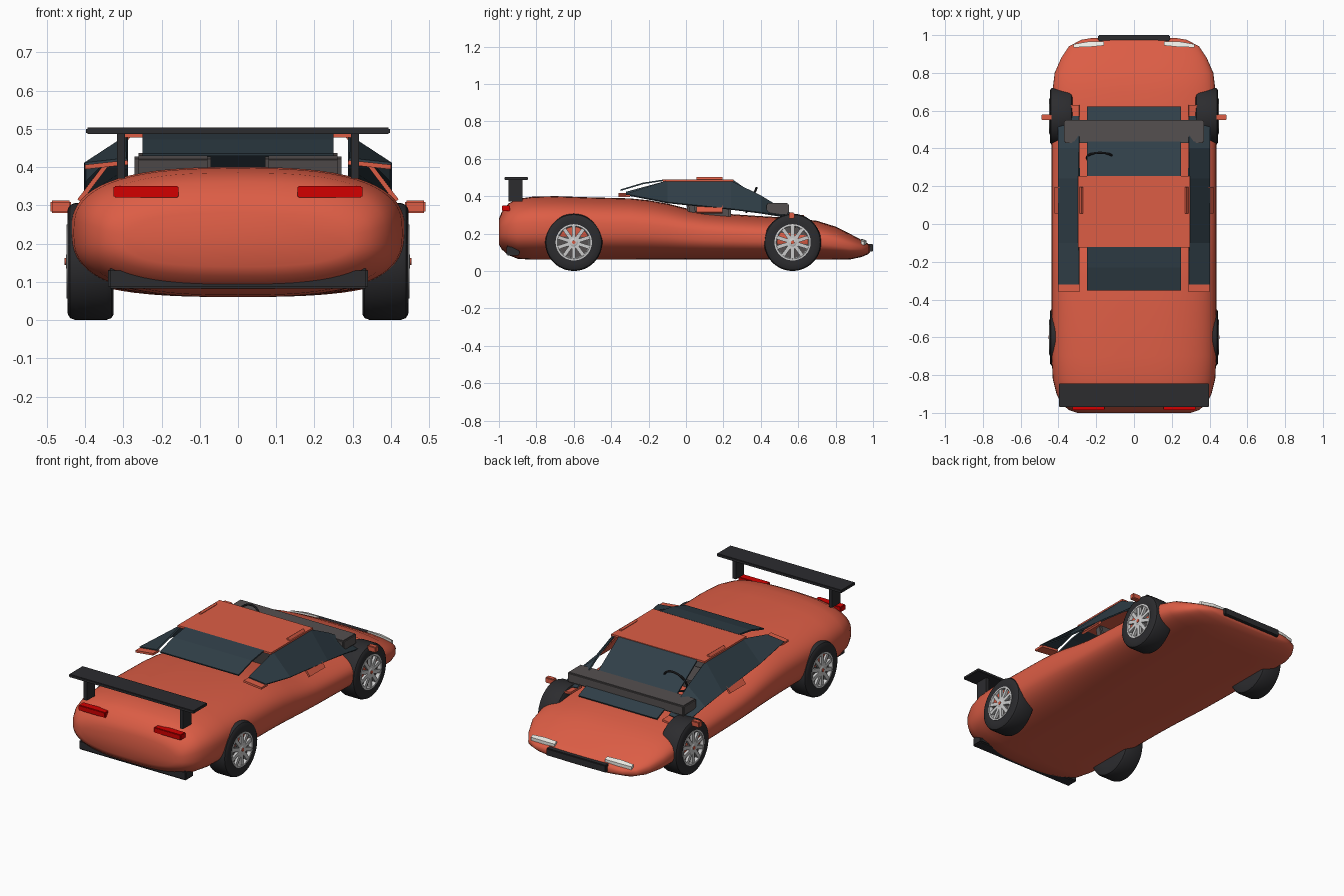
import bpy, bmesh, math
from mathutils import Matrix, Vector

if "Cube" in bpy.data.objects:
    bpy.data.objects.remove(bpy.data.objects["Cube"])

def material(name, rgb):
    m = bpy.data.materials.new(name)
    m.diffuse_color = (*rgb, 1)
    m.use_nodes = True
    m.node_tree.nodes["Principled BSDF"].inputs["Base Color"].default_value = m.diffuse_color
    return m

PAINT = material("paint", (0.72, 0.11, 0.06))
GLASS = material("glass", (0.03, 0.05, 0.065))
BLACK = material("black", (0.025, 0.025, 0.028))
TRIM = material("trim", (0.09, 0.08, 0.08))
RED = material("red", (0.65, 0.0, 0.0))
SILVER = material("silver", (0.6, 0.6, 0.58))
WHITE = material("white", (0.85, 0.85, 0.8))

def finish(name, bm, mat, smooth=None):
    bmesh.ops.recalc_face_normals(bm, faces=bm.faces)
    me = bpy.data.meshes.new(name)
    bm.to_mesh(me)
    bm.free()
    me.materials.append(mat)
    ob = bpy.data.objects.new(name, me)
    bpy.context.collection.objects.link(ob)
    if smooth:
        bpy.ops.object.select_all(action='DESELECT')
        ob.select_set(True)
        bpy.context.view_layer.objects.active = ob
        bpy.ops.object.shade_smooth_by_angle(angle=math.radians(smooth))
    return ob

def box(name, x, y, z, mat, bevel=0.0, tilt=0.0):
    """Box from (min, max) ranges, optionally tilted about the x axis."""
    bm = bmesh.new()
    c = Vector((sum(x) / 2, sum(y) / 2, sum(z) / 2))
    size = Matrix.Diagonal((x[1] - x[0], y[1] - y[0], z[1] - z[0], 1))
    bmesh.ops.create_cube(bm, size=1, matrix=Matrix.Translation(c) @ Matrix.Rotation(tilt, 4, 'X') @ size)
    if bevel:
        bmesh.ops.bevel(bm, geom=bm.edges[:], offset=bevel, segments=2, affect='EDGES')
    return finish(name, bm, mat)

def loft(name, rings, mat, closed=False, smooth=None, thickness=0.0):
    """Skin between rows of points; closed rows get end caps."""
    bm = bmesh.new()
    rows = [[bm.verts.new(p) for p in r] for r in rings]
    n = len(rows[0])
    for a, b in zip(rows, rows[1:]):
        for i in range(n if closed else n - 1):
            j = (i + 1) % n
            bm.faces.new((a[i], a[j], b[j], b[i]))
    if closed:
        bm.faces.new(rows[0])
        bm.faces.new(rows[-1])
    ob = finish(name, bm, mat, smooth)
    if thickness:
        mod = ob.modifiers.new("thickness", 'SOLIDIFY')
        mod.thickness = thickness
        mod.offset = 0
    return ob

def lathe(name, profile, centre, mat, n=48):
    """Revolve (x, radius) points about an axis parallel to x."""
    cx, cy, cz = centre
    rings = [[(cx + x, cy + r * math.cos(t), cz + r * math.sin(t))
              for t in (2 * math.pi * i / n for i in range(n))] for x, r in profile]
    return loft(name, rings, mat, closed=True, smooth=35)

# Body shell: superellipse sections (y, half width, bottom, top)
SECTIONS = [(-1.0, .30, .14, .28), (-.985, .345, .115, .315), (-.95, .385, .085, .36),
            (-.9, .41, .065, .385), (-.82, .43, .06, .397), (-.7, .436, .06, .40),
            (-.5, .436, .06, .393), (-.3, .436, .06, .388), (-.2, .436, .06, .378),
            (-.1, .436, .06, .36), (0, .436, .06, .335), (.1, .436, .06, .317),
            (.25, .436, .06, .303), (.4, .436, .06, .293), (.55, .436, .06, .285),
            (.7, .432, .06, .268), (.8, .42, .06, .237), (.88, .385, .062, .197),
            (.94, .345, .075, .165), (.975, .28, .09, .145), (.985, .22, .10, .135)]
N, POWER = 64, 2 / 2.7
def spow(v):
    return math.copysign(abs(v) ** POWER, v)
rings = []
for y, w, b, t in SECTIONS:
    rings.append([(w * spow(math.cos(a)), y, (b + t) / 2 + (t - b) / 2 * spow(math.sin(a)))
                  for a in (2 * math.pi * i / N for i in range(N))])
loft("body", rings, PAINT, closed=True, smooth=50)

# Roof, windscreen and rear window
box("roof", (-.297, .297), (-.125, .255), (.477, .488), PAINT)
loft("windscreen", [[(s * .25, y, z) for s in (-1, 1)]
                    for y, z in ((.25, .483), (.44, .355), (.62, .283))], GLASS, thickness=.008)
loft("rear_window", [[(s * .25, y, z) for s in (-1, 1)]
                     for y, z in ((-.35, .432), (-.23, .468), (-.12, .485))], GLASS, thickness=.008)

# Side windows (y, lower z, upper z) and pillars behind them
PANE = [(-.32, .408, .42), (-.1, .365, .48), (.24, .33, .48), (.4, .31, .40), (.57, .283, .298)]
PILLARS = {"front": (.53, .63, (.395, .275), (.29, .292)),
           "middle": (.055, .195, (.415, .312), (.274, .498)),
           "rear": (-.36, -.30, (.40, .40), (.288, .412))}
for s, side in ((1, "right"), (-1, "left")):
    loft(f"{side}_side_window", [[(s * .40, y, lo), (s * .29, y, hi)] for y, lo, hi in PANE],
         GLASS, thickness=.008)
    for part, (y0, y1, lo, hi) in PILLARS.items():
        loft(f"{side}_{part}_pillar", [[(s * lo[0], y, lo[1]), (s * hi[0], y, hi[1])] for y in (y0, y1)],
             PAINT, thickness=.012)

    # Mirrors, lights and rear wing struts
    def mx(a, b):
        return tuple(sorted((s * a, s * b)))
    box(f"{side}_mirror", mx(.437, .49), (.55, .58), (.28, .312), PAINT, .004)
    box(f"{side}_mirror_arm", mx(.37, .44), (.558, .572), (.283, .295), PAINT)
    loft(f"{side}_headlight", [[(s * x, y0, z - .012), (s * x, y1, z - .018),
                                (s * x, y1, z), (s * x, y0, z + .008)]
                               for x, y0, y1, z in ((.16, .945, .966, .162), (.24, .937, .966, .162),
                                                    (.32, .935, .952, .155))], WHITE, closed=True)
    box(f"{side}_tail_light", mx(.155, .325), (-.985, -.94), (.32, .351), RED, .003)
    box(f"{side}_wing_strut", mx(.295, .316), (-.95, -.875), (.37, .49), BLACK)

    # Seats
    box(f"{side}_seat_cushion", mx(.07, .27), (.06, .24), (.28, .34), TRIM, .01)
    box(f"{side}_seat_back", mx(.07, .27), (.0, .05), (.30, .435), TRIM, .01, .2)

    # Wheels: tyre, barrel, rim ring, spokes and hub cap
    for y, end in ((.57, "front"), (-.6, "rear")):
        c = (s * .385, y, .153)
        tag = f"{side}_{end}"
        tyre = [(-.06, .09), (-.06, .138), (-.054, .148), (-.04, .153), (.04, .153), (.054, .148),
                (.06, .138), (.061, .115), (.06, .094), (.035, .092)]
        lathe(f"{tag}_tyre", [(s * x, r) for x, r in tyre], c, BLACK)
        rim = [(.035, .095), (.063, .097), (.064, .088), (.052, .083), (.04, .082)]
        lathe(f"{tag}_rim", [(s * x, r) for x, r in rim], c, SILVER)
        lathe(f"{tag}_brake_disc", [(s * .036, .08), (s * .046, .08)], c, TRIM)
        bm = bmesh.new()
        for i in range(10):
            m = (Matrix.Translation(c) @ Matrix.Rotation(2 * math.pi * i / 10, 4, 'X')
                 @ Matrix.Translation((s * .055, 0, .052)) @ Matrix.Diagonal((.014, .02, .075, 1)))
            bmesh.ops.create_cube(bm, size=1, matrix=m)
        finish(f"{tag}_spokes", bm, SILVER)
        lathe(f"{tag}_hub", [(s * .04, .022), (s * .062, .022), (s * .065, .017)], c, SILVER, 24)
        lathe(f"{tag}_hub_cap", [(s * .06, .01), (s * .068, .009)], c, PAINT, 16)

# Rear wing and bumpers
box("rear_wing", (-.397, .397), (-.97, -.845), (.486, .503), BLACK, .003)
box("rear_bumper", (-.34, .34), (-.96, -.89), (.082, .135), BLACK, .006)
box("front_bumper", (-.19, .19), (.965, 1.0), (.103, .145), BLACK, .004)

# Dashboard and steering wheel
box("dashboard", (-.37, .37), (.43, .55), (.303, .362), TRIM, .006)
bpy.ops.mesh.primitive_torus_add(location=(-.18, .35, .38), rotation=(math.radians(67), 0, 0),
                                 major_radius=.07, minor_radius=.006,
                                 major_segments=32, minor_segments=8)
wheel = bpy.context.object
wheel.name = "steering_wheel"
wheel.data.materials.append(BLACK)
bpy.ops.object.shade_smooth_by_angle()
box("steering_column", (-.188, -.172), (.34, .46), (.357, .372), BLACK, 0, -.4)
